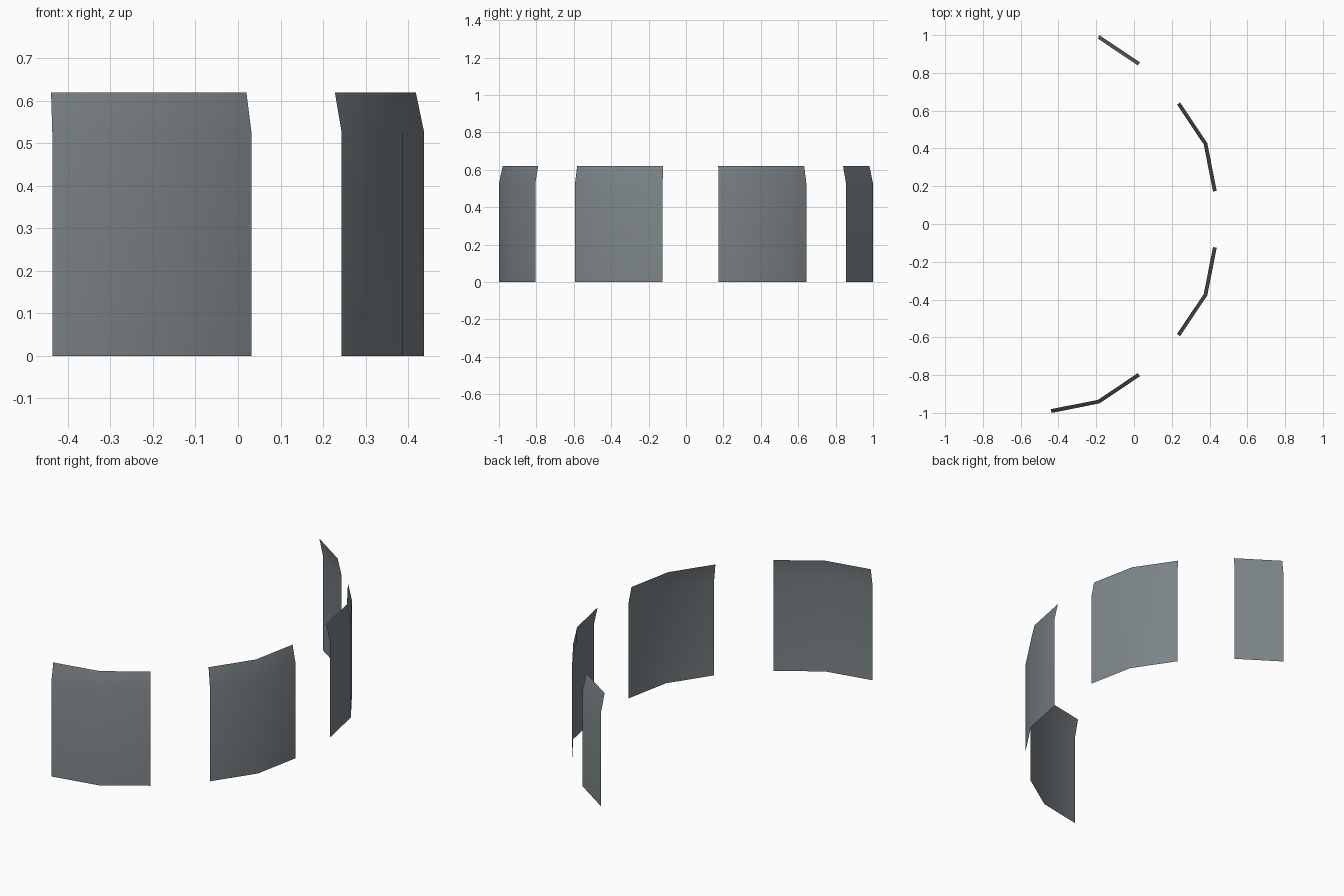
import bpy, bmesh, math

if "Cube" in bpy.data.objects:
    bpy.data.objects.remove(bpy.data.objects["Cube"])

CX, CY = -0.587, 0.025           # centre of the ring of panels
R_MID, R_END = 1.055, 1.036      # radius at a panel's middle and ends
HALF = 14.17                     # half of a panel's angle
ROWS = [(0.0, 0.0), (0.525, 0.0), (0.62, 0.02)]   # height, inward lean

mat = bpy.data.materials.new("slate grey")
mat.diffuse_color = (0.205, 0.235, 0.25, 1)
mat.use_nodes = True
mat.node_tree.nodes["Principled BSDF"].inputs["Base Color"].default_value = mat.diffuse_color


def panel(name, columns):
    """Thin curved sheet; columns are (angle in degrees, radius)."""
    bm = bmesh.new()
    grid = []
    for z, lean in ROWS:
        row = []
        for deg, r in columns:
            a = math.radians(deg)
            row.append(bm.verts.new((CX + (r - lean) * math.cos(a),
                                     CY + (r - lean) * math.sin(a), z)))
        grid.append(row)
    for low, high in zip(grid, grid[1:]):
        for i in range(len(columns) - 1):
            f = bm.faces.new((low[i], low[i + 1], high[i + 1], high[i]))
            f.smooth = True
    me = bpy.data.meshes.new(name)
    bm.to_mesh(me)
    bm.free()
    me.materials.append(mat)
    ob = bpy.data.objects.new(name, me)
    bpy.context.collection.objects.link(ob)


# three full panels, 45 degrees apart
for i, a in enumerate((-67.5, -22.5, 22.5)):
    panel(f"wall_panel_{i + 1}", [(a - HALF, R_END), (a, R_MID), (a + HALF, R_END)])

# half panel closing the rear end
panel("half_wall_panel", [(67.5 - HALF, R_END), (67.5, R_MID)])
